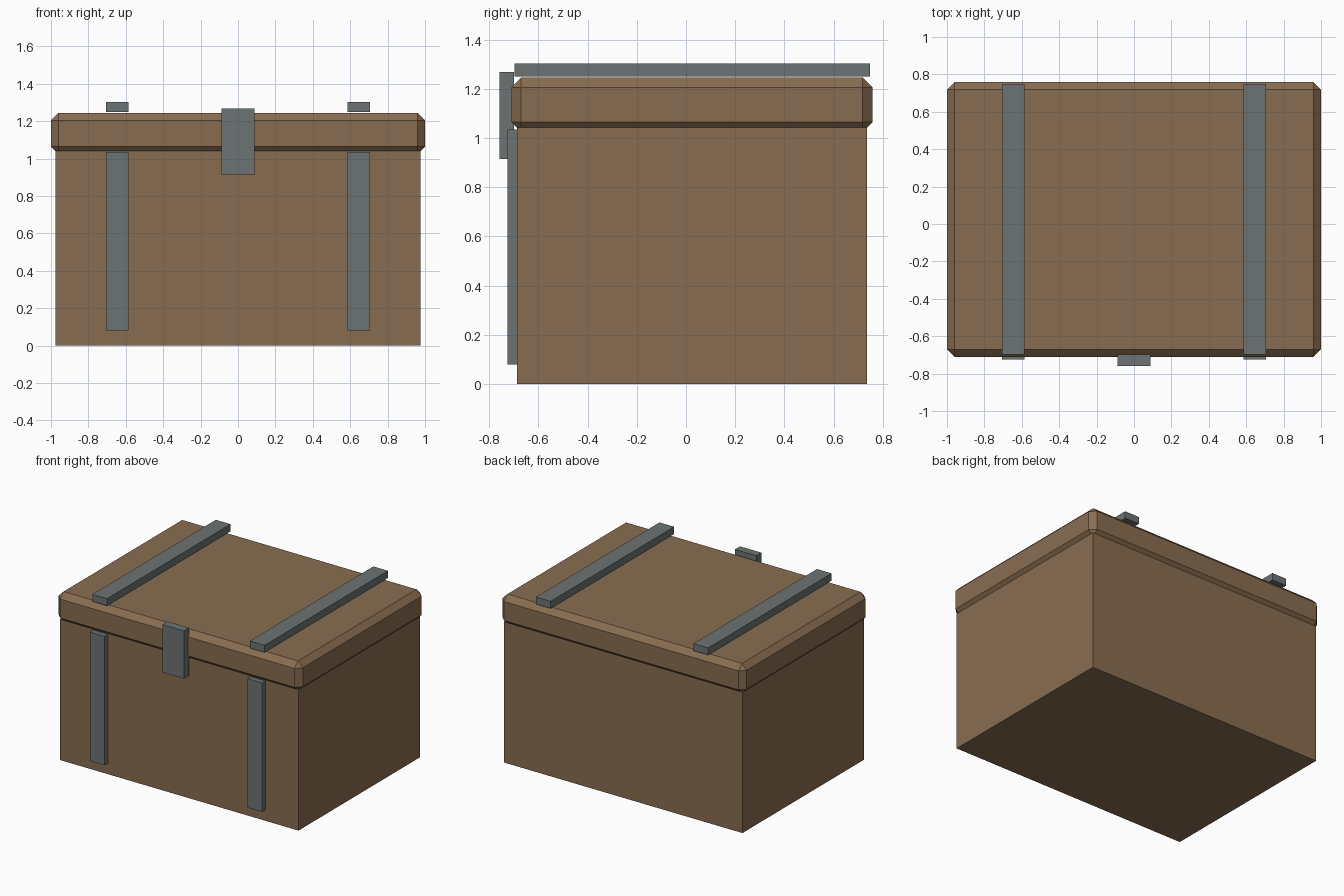
import bpy

if "Cube" in bpy.data.objects:
    bpy.data.objects.remove(bpy.data.objects["Cube"])

def material(name, color):
    m = bpy.data.materials.new(name)
    m.diffuse_color = (*color, 1)
    m.use_nodes = True
    m.node_tree.nodes["Principled BSDF"].inputs["Base Color"].default_value = m.diffuse_color
    return m

wood = material("brown_wood", (0.25, 0.152, 0.082))
metal = material("grey_metal", (0.15, 0.172, 0.17))

def box(name, lo, hi, mat, bevel=0):
    """Box between two corners, with an optional flat chamfer."""
    bpy.ops.mesh.primitive_cube_add(size=1, location=[(a + b) / 2 for a, b in zip(lo, hi)])
    ob = bpy.context.object
    ob.name = name
    ob.scale = [b - a for a, b in zip(lo, hi)]
    bpy.ops.object.transform_apply(location=False, rotation=False, scale=True)
    ob.data.materials.append(mat)
    if bevel:
        mod = ob.modifiers.new("chamfer", 'BEVEL')
        mod.width = bevel
        mod.segments = 1
    return ob

# Chest body and chamfered lid
box("chest_body", (-0.977, -0.687, 0), (0.977, 0.735, 1.042), wood)
box("lid", (-1, -0.71, 1.025), (1, 0.758, 1.245), wood, 0.04)

# Metal straps on the lid and the front
for side, x in (("left", -0.645), ("right", 0.645)):
    box(f"lid_strap_{side}", (x - 0.06, -0.697, 1.25), (x + 0.06, 0.748, 1.303), metal)
    box(f"front_strap_{side}", (x - 0.06, -0.725, 0.08), (x + 0.06, -0.685, 1.035), metal)

# Latch plate
box("latch", (-0.088, -0.758, 0.914), (0.088, -0.698, 1.268), metal)
